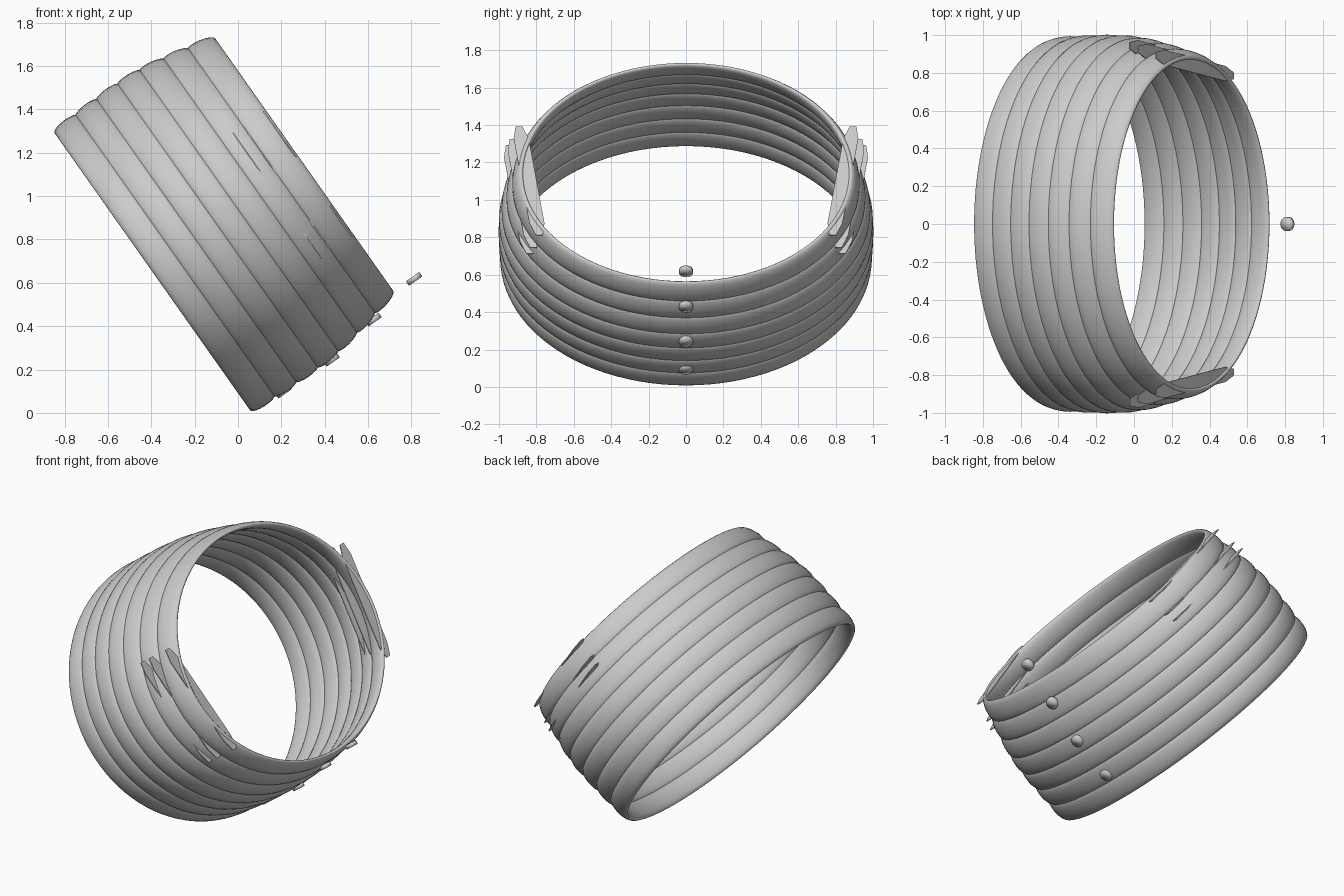
import bpy, bmesh, math
from mathutils import Vector

cube = bpy.data.objects.get("Cube")
if cube:
    bpy.data.objects.remove(cube, do_unlink=True)

# Tilted frame: AXIS runs through the tube, DOWN lies in the plane of each ring
TILT = math.radians(35.2)
AXIS = Vector((math.cos(TILT), 0, math.sin(TILT)))
DOWN = Vector((math.sin(TILT), 0, -math.cos(TILT)))
SIDE = Vector((0, 1, 0))
BASE = Vector((-0.395, 0, 0.651))
STRETCH = 1.235

grey = bpy.data.materials.new("light_grey")
grey.use_nodes = True
grey.diffuse_color = (0.6, 0.6, 0.6, 1)
grey.node_tree.nodes["Principled BSDF"].inputs["Base Color"].default_value = (0.6, 0.6, 0.6, 1)


def place(s, u, y):
    return BASE + AXIS * s + DOWN * u + SIDE * y


def finish(name, bm, smooth):
    bmesh.ops.recalc_face_normals(bm, faces=bm.faces)
    mesh = bpy.data.meshes.new(name)
    bm.to_mesh(mesh)
    bm.free()
    mesh.materials.append(grey)
    for p in mesh.polygons:
        p.use_smooth = smooth
    ob = bpy.data.objects.new(name, mesh)
    bpy.context.collection.objects.link(ob)
    return ob


def skin(name, loops, closed, smooth=True):
    """Join equal vertex loops with quads, capping the ends if open."""
    bm = bmesh.new()
    rows = [[bm.verts.new(p) for p in loop] for loop in loops]
    n, m = len(rows), len(rows[0])
    for i in range(n if closed else n - 1):
        a, b = rows[i], rows[(i + 1) % n]
        for j in range(m):
            k = (j + 1) % m
            bm.faces.new((a[j], a[k], b[k], b[j]))
    if not closed:
        bm.faces.new(rows[0])
        bm.faces.new(rows[-1])
    return finish(name, bm, smooth)


def flat_ring(name, s, radius, slope, half_width, half_thick):
    loops = []
    for i in range(96):
        t = math.tau * i / 96
        loop = []
        for j in range(16):
            q = math.tau * j / 16
            ds = half_width * math.cos(q)
            r = radius + slope * ds + half_thick * math.sin(q)
            loop.append(place(s + ds, r * math.cos(t), STRETCH * r * math.sin(t)))
        loops.append(loop)
    skin(name, loops, True)


# Seven overlapping padded rings forming the barrel
LENGTH, HALF = 0.857, 0.068
PITCH = (LENGTH - 2 * HALF) / 6
seams = [0.793, 0.797, 0.801, 0.8025, 0.7955, 0.7755, 0.75, 0.725]
for i in range(7):
    r0, r1 = seams[i], seams[i + 1]
    flat_ring(f"ring_{i + 1}", HALF + PITCH * i, (r0 + r1) / 2 - 0.01,
              (r1 - r0) / PITCH, HALF, 0.02)

# Round studs in a row below the barrel
studs = [(0.21, 0.098), (0.432, 0.245), (0.625, 0.43), (0.812, 0.618)]
for n, (x, z) in enumerate(studs):
    c = Vector((x, 0, z))
    loops = []
    for h in (-0.0125, 0.0125):
        loops.append([c + DOWN * h + 0.0375 * (AXIS * math.cos(a) + SIDE * math.sin(a))
                      for a in (math.tau * k / 12 for k in range(12))])
    skin(f"stud_{n + 1}", loops, False)

# Long thin blades lying in the ring planes, ends poking through each side wall
blades = [(HALF * 1.5 + PITCH * 4.5 + 0.03, 0.945, 0.835),
          (HALF + PITCH * 5.5, 0.925, 0.815),
          (LENGTH - 0.012, 0.893, 0.785)]
outline = [(0, -0.018), (0.11, -0.04), (0.89, -0.04), (1, -0.018),
           (1, 0.018), (0.89, 0.04), (0.11, 0.04), (0, 0.018)]
for n, (s, y_top, y_low) in enumerate(blades):
    for side, label in ((1, "left"), (-1, "right")):
        loops = []
        for h in (-0.003, 0.003):
            loops.append([place(s + h, -0.31 + 0.71 * t,
                                side * (y_top + (y_low - y_top) * t + w))
                          for t, w in outline])
        skin(f"{label}_blade_{n + 1}", loops, False, smooth=False)
